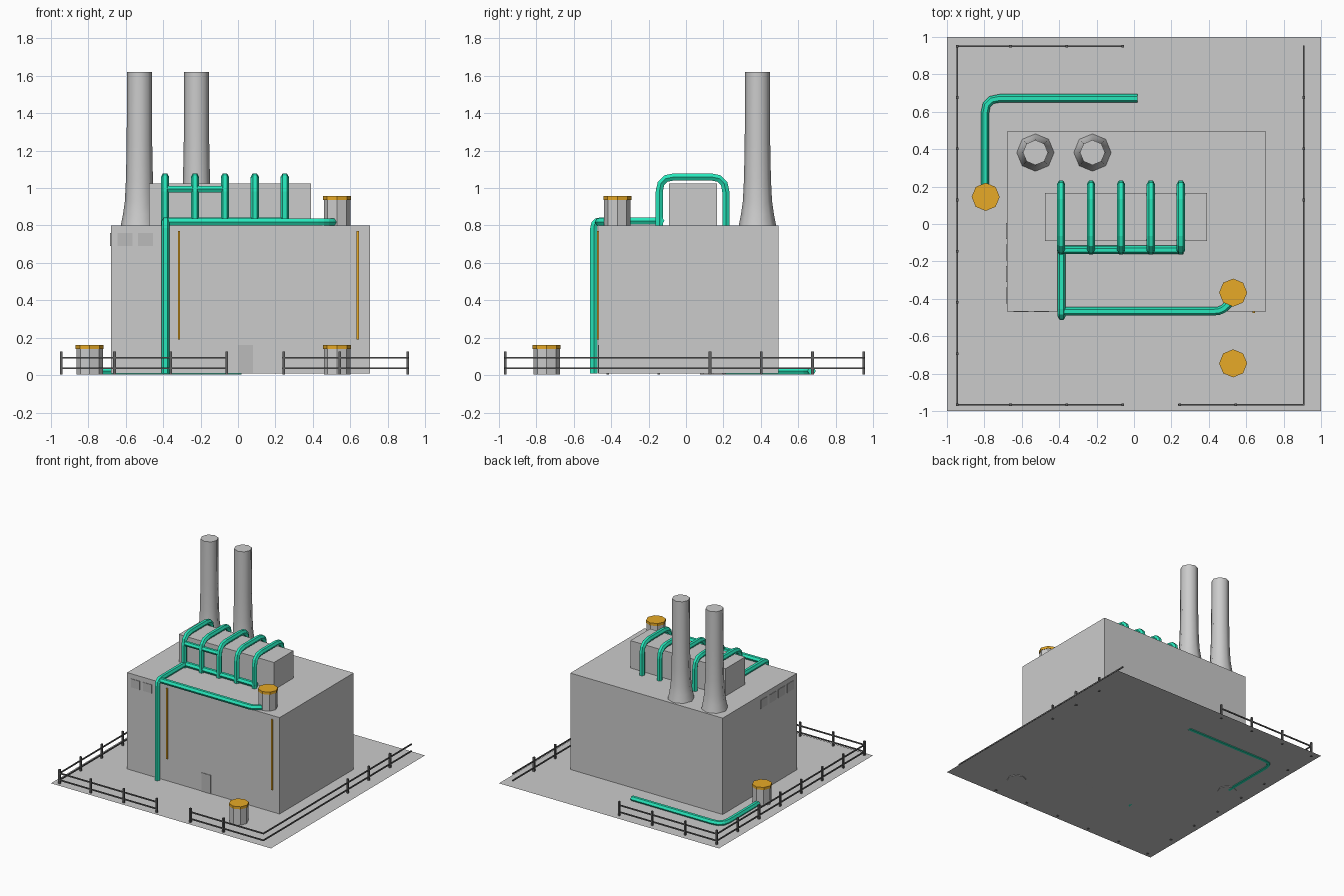
import bpy, bmesh, math
from mathutils import Vector

if "Cube" in bpy.data.objects:
    bpy.data.objects.remove(bpy.data.objects["Cube"])


def material(name, rgb):
    m = bpy.data.materials.new(name)
    m.diffuse_color = (*rgb, 1)
    m.use_nodes = True
    m.node_tree.nodes["Principled BSDF"].inputs["Base Color"].default_value = m.diffuse_color
    return m


GREEN = material("green_paint", (0.02, 0.8, 0.5))
ORANGE = material("orange_paint", (0.8, 0.4, 0.02))
DARK = material("dark_metal", (0.12, 0.12, 0.12))
PANEL = material("panel_grey", (0.5, 0.5, 0.5))
G = 0.008  # ground level


def finish(name, bm, mat=None):
    me = bpy.data.meshes.new(name)
    bmesh.ops.recalc_face_normals(bm, faces=bm.faces)
    bm.to_mesh(me)
    bm.free()
    ob = bpy.data.objects.new(name, me)
    bpy.context.collection.objects.link(ob)
    if mat:
        me.materials.append(mat)
    return ob


def add_box(bm, lo, hi):
    lo, hi = Vector(lo), Vector(hi)
    vs = bmesh.ops.create_cube(bm, size=1)["verts"]
    for v in vs:
        v.co = (lo + hi) / 2 + v.co * (hi - lo)


def box(name, lo, hi, mat=None):
    bm = bmesh.new()
    add_box(bm, lo, hi)
    return finish(name, bm, mat)


def lathe(name, x, y, profile, mat=None, sides=8):
    """Stack of rings (radius, z), capped at both ends."""
    bm = bmesh.new()
    rings = []
    for r, z in profile:
        rings.append([bm.verts.new((x + r * math.cos(math.tau * i / sides),
                                    y + r * math.sin(math.tau * i / sides), z))
                      for i in range(sides)])
    for a, b in zip(rings, rings[1:]):
        for i in range(sides):
            j = (i + 1) % sides
            bm.faces.new((a[i], a[j], b[j], b[i]))
    bm.faces.new(rings[0])
    bm.faces.new(rings[-1])
    return finish(name, bm, mat)


def pipe(name, points, bend=0.06, radius=0.022):
    """Six-sided pipe along a path with rounded bends."""
    pts = [Vector(p) for p in points]
    path = [pts[0]]
    for a, p, b in zip(pts, pts[1:], pts[2:]):
        s = p + (a - p).normalized() * bend
        e = p + (b - p).normalized() * bend
        for i in range(4):
            t = i / 3
            path.append(s * (1 - t) ** 2 + p * 2 * t * (1 - t) + e * t * t)
    path.append(pts[-1])
    cu = bpy.data.curves.new(name, "CURVE")
    cu.dimensions = "3D"
    cu.bevel_depth = radius
    cu.bevel_resolution = 1
    cu.use_fill_caps = True
    sp = cu.splines.new("POLY")
    sp.points.add(len(path) - 1)
    for q, v in zip(sp.points, path):
        q.co = (*v, 1)
    sp.use_smooth = False
    cu.materials.append(GREEN)
    ob = bpy.data.objects.new(name, cu)
    bpy.context.collection.objects.link(ob)
    bpy.ops.object.select_all(action="DESELECT")
    ob.select_set(True)
    bpy.context.view_layer.objects.active = ob
    bpy.ops.object.convert(target="MESH")


# Ground sheet
bm = bmesh.new()
bmesh.ops.create_grid(bm, x_segments=1, y_segments=1, size=1)
bmesh.ops.translate(bm, verts=bm.verts, vec=(0, 0, G))
finish("yard", bm)

# Main hall and roof block
box("main_hall", (-0.68, -0.467, G), (0.705, 0.495, 0.8))
box("roof_block", (-0.475, -0.09, 0.8), (0.39, 0.165, 1.025))

# Door, windows and orange strips
box("door", (0, -0.471, G), (0.08, -0.465, 0.16), PANEL)
for i, x in enumerate((-0.645, -0.535)):
    box(f"front_window_{i}", (x, -0.471, 0.69), (x + 0.08, -0.465, 0.76), PANEL)
for i in range(4):
    y = -0.425 + i * 0.115
    box(f"side_window_{i}", (-0.684, y, 0.69), (-0.678, y + 0.085, 0.76), PANEL)
for i, x in enumerate((-0.315, 0.64)):
    box(f"wall_strip_{i}", (x - 0.006, -0.476, 0.19), (x + 0.006, -0.464, 0.77), ORANGE)

# Chimneys with flared feet
for i, x in enumerate((-0.527, -0.222)):
    ob = lathe(f"chimney_{i}", x, 0.382, [(0.1, 0.8), (0.088, 0.86), (0.078, 0.93),
                                         (0.072, 1.05), (0.068, 1.25), (0.067, 1.62)])
    bpy.ops.object.select_all(action="DESELECT")
    ob.select_set(True)
    bpy.context.view_layer.objects.active = ob
    bpy.ops.object.shade_smooth_by_angle(angle=math.radians(50))

# Tanks with orange lids
for i, (x, y, z) in enumerate(((-0.793, 0.145, 0.003), (0.53, -0.745, 0.003), (0.53, -0.367, 0.8))):
    lathe(f"tank_{i}", x, y, [(0.071, z), (0.071, z + 0.137)])
    lathe(f"tank_lid_{i}", x, y, [(0.075, z + 0.137), (0.075, z + 0.158)], ORANGE)

# Hoop pipes over the roof block, with their headers
for i in range(5):
    x = -0.39 + i * 0.16
    pipe(f"hoop_pipe_{i}", [(x, -0.143, 0.8), (x, -0.143, 1.06),
                            (x, 0.213, 1.06), (x, 0.213, 0.8)], 0.08)
pipe("lower_header", [(-0.39, -0.138, 0.825), (0.265, -0.138, 0.825)])
pipe("upper_header", [(-0.39, -0.14, 0.995), (-0.07, -0.14, 0.995)], radius=0.02)

# Pipes down the wall, along the roof edge and across the yard
pipe("down_pipe", [(-0.387, -0.138, 0.825), (-0.387, -0.493, 0.825), (-0.387, -0.493, G)], 0.04)
pipe("roof_edge_pipe", [(-0.387, -0.467, 0.818), (0.47, -0.467, 0.818), (0.53, -0.4, 0.818)], 0.04)
pipe("yard_pipe", [(0.02, 0.672, 0.022), (-0.797, 0.672, 0.022), (-0.797, 0.16, 0.022)], 0.08)

# Railing around the yard
L, R, F, B = -0.945, 0.908, -0.967, 0.95
bm = bmesh.new()
w = 0.005
for a, b in (((L, F), (L, B)), ((R, F), (R, B)), ((L, B), (-0.06, B)),
             ((L, F), (-0.06, F)), ((0.24, F), (R, F))):
    for z in (0.037, 0.093):
        add_box(bm, (a[0] - w * 0.8, a[1] - w * 0.8, z - w), (b[0] + w * 0.8, b[1] + w * 0.8, z + w))
finish("fence_rails", bm, DARK)

side_y = [F + (B - F) * i / 7 for i in range(8)]
posts = [(L, y) for y in side_y] + [(R, y) for y in side_y[4:7]]
posts += [(x, y) for x in (-0.66, -0.36, -0.06) for y in (F, B)]
posts += [(0.245, F), (0.545, F)]
bm = bmesh.new()
w = 0.007
for x, y in posts:
    add_box(bm, (x - w, y - w, 0.003), (x + w, y + w, 0.125))
finish("fence_posts", bm, DARK)
